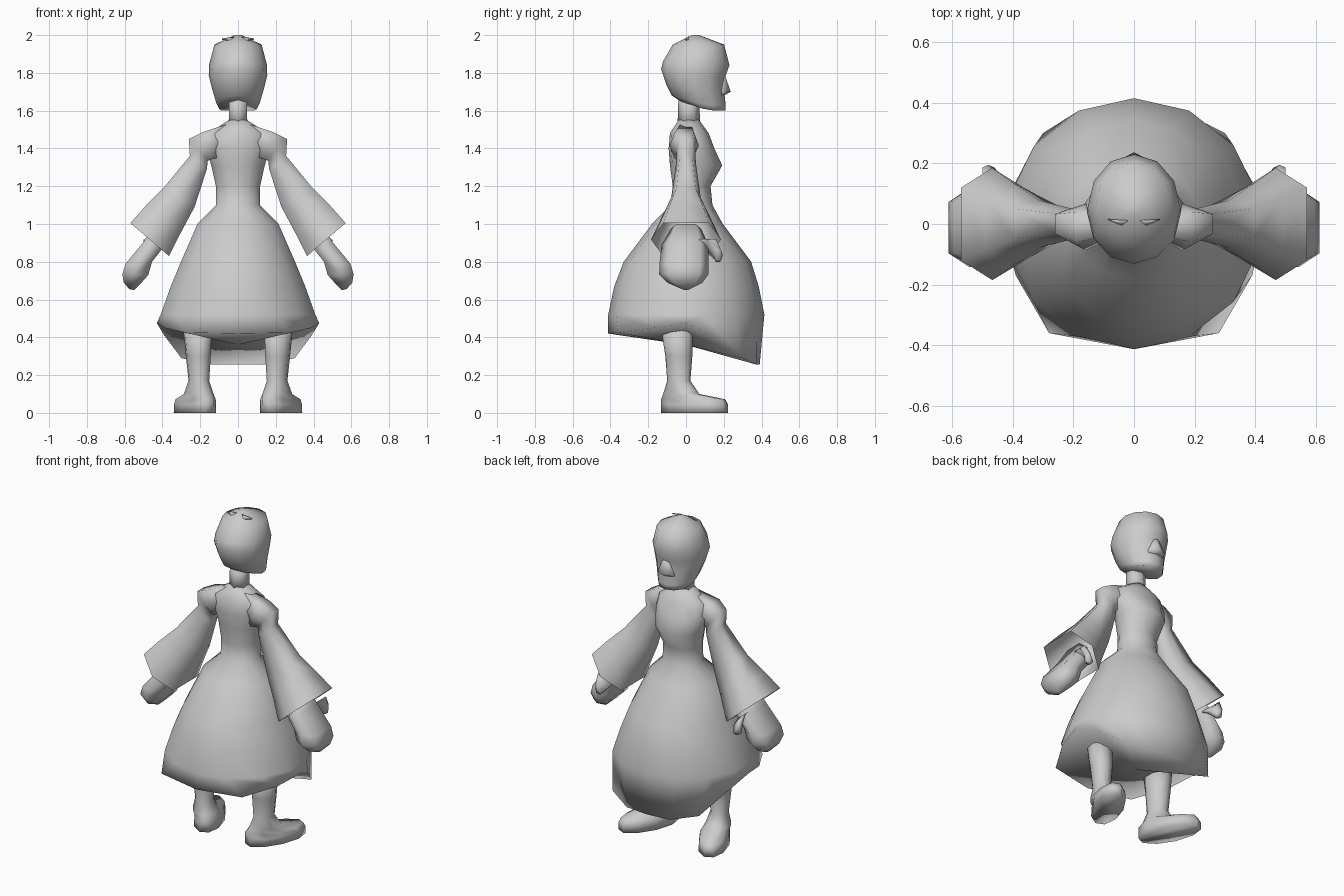
import bpy, bmesh
from math import sin, cos, pi, radians

if "Cube" in bpy.data.objects:
    bpy.data.objects.remove(bpy.data.objects["Cube"])

grey = bpy.data.materials.new("plain grey")
grey.use_nodes = True
grey.diffuse_color = (0.6, 0.6, 0.6, 1)
grey.node_tree.nodes["Principled BSDF"].inputs["Base Color"].default_value = (0.6, 0.6, 0.6, 1)


def oval(n, z_front, z_back, rx, front, back):
    """Ring around the z axis; its height slides from the front edge, levelling out at the back."""
    mid, ry = (front + back) / 2, (back - front) / 2
    pts = []
    for i in range(n):
        a = 2 * pi * i / n - pi / 2
        t = min(1, 0.8 * (sin(a) + 1))
        pts.append((rx * cos(a), mid + ry * sin(a), z_front + (z_back - z_front) * t))
    return pts


def turned_oval(z, cx, cy, half_width, half_length, n=10, turn=radians(25)):
    """Level oval whose long axis is turned outward."""
    pts = []
    for i in range(n):
        u = half_width * cos(2 * pi * i / n)
        v = half_length * sin(2 * pi * i / n)
        pts.append((cx + u * cos(turn) + v * sin(turn), cy - u * sin(turn) + v * cos(turn), z))
    return pts


def hexagon(top, bottom, half, y=0.0):
    """Six-sided ring between a top and a bottom point in the xz plane."""
    def at(w, s):
        return (bottom[0] + (top[0] - bottom[0]) * w, y + s * half,
                bottom[1] + (top[1] - bottom[1]) * w)
    return [at(1, -.65), at(1, .65), at(.5, 1), at(0, .65), at(0, -.65), at(.5, -1)]


def loft(name, rings, caps=(True, True), mirror=False, angle=150):
    bm = bmesh.new()
    loops = [[bm.verts.new(p) for p in ring] for ring in rings]
    for a, b in zip(loops, loops[1:]):
        for i in range(len(a)):
            j = (i + 1) % len(a)
            bm.faces.new((a[i], a[j], b[j], b[i]))
    for on, ring in zip(caps, (loops[0], loops[-1])):
        if on:
            bm.faces.new(ring)
    bmesh.ops.remove_doubles(bm, verts=bm.verts, dist=0.0005)
    bmesh.ops.recalc_face_normals(bm, faces=bm.faces)
    mesh = bpy.data.meshes.new(name)
    bm.to_mesh(mesh)
    bm.free()
    mesh.materials.append(grey)
    ob = bpy.data.objects.new(name, mesh)
    bpy.context.collection.objects.link(ob)
    if mirror:
        ob.modifiers.new("Mirror", 'MIRROR').use_mirror_merge = False
    bpy.ops.object.select_all(action='DESELECT')
    ob.select_set(True)
    bpy.context.view_layer.objects.active = ob
    bpy.ops.object.shade_smooth_by_angle(angle=radians(angle))


# dress: torso flowing into a bell skirt with a drooping hem and closed underside
half_hem = [(0, -.413, .42), (.28, -.36, .425), (.39, -.17, .45), (.43, 0, .475),
            (.39, .14, .41), (.3, .3, .29), (.15, .375, .255), (0, .39, .255)]
hem = half_hem + [(-x, y, z) for x, y, z in half_hem[-2:0:-1]]
n = len(hem)
profile = [(1.55, .05, -.04, .07), (1.48, .16, -.085, .12), (1.4, .175, -.092, .15),
           (1.31, .145, -.085, .192), (1.2, .12, -.07, .13), (1.1, .12, -.08, .14),
           (1.0, .22, -.18, .195), (.8, .31, -.33, .345), (.67, .365, -.38, .385),
           (.52, .42, -.412, .415)]
dress = [oval(n, z, z, rx, f, b) for z, rx, f, b in profile]
loft("dress", dress + [hem, [(0, 0, .36)] * n], caps=(True, False))

# neck
loft("neck", [oval(6, 1.52, 1.52, .057, -.045, .075), oval(6, 1.67, 1.67, .055, -.04, .07)])

# head with a flat jaw, and a nose blended into the face
loft("head", [oval(12, *r) for r in (
    (1.65, 1.6, .1, -.03, .21), (1.68, 1.63, .115, -.075, .21),
    (1.74, 1.7, .135, -.105, .203), (1.82, 1.78, .155, -.132, .208),
    (1.86, 1.84, .153, -.122, .23), (1.95, 1.95, .125, -.07, .202),
    (2.0, 2.0, .02, .03, .07))])
loft("nose", [oval(6, 1.79, 1.79, .02, .175, .205), oval(6, 1.7, 1.7, .06, .125, .237),
              oval(6, 1.68, 1.68, .06, .125, .202)])

# hair slits on the crown
loft("hair_slit", [[(.02, .01, 1.985), (.085, .014, 1.975), (.04, -.006, 1.97)],
                   [(.02, .012, 1.992), (.085, .016, 1.982), (.04, -.004, 1.978)]], mirror=True)

# shoulders and flared sleeves, open at the cuff
loft("sleeve", [hexagon(*r) for r in (
    ((.04, 1.535), (.08, 1.36), .04), ((.19, 1.485), (.13, 1.345), .077, -.01),
    ((.26, 1.45), (.16, 1.335), .05), ((.255, 1.36), (.165, 1.29), .052),
    ((.395, 1.19), (.23, 1.09), .078), ((.49, 1.095), (.305, .95), .135),
    ((.57, 1.005), (.365, .83), .185))], caps=(True, False), mirror=True)

# mitten hands with thumbs
loft("hand", [hexagon(*r) for r in (
    ((.45, 1.0), (.38, .95), .08), ((.5, .905), (.4, .87), .125, -.005),
    ((.595, .79), (.455, .8), .13, -.01), ((.612, .735), (.475, .73), .13, -.012),
    ((.605, .69), (.515, .685), .09, -.005), ((.575, .655), (.55, .65), .015))], mirror=True)
loft("thumb", [hexagon(*r) for r in (
    ((.5, .92), (.43, .86), .03, .09), ((.5, .92), (.44, .84), .03, .14),
    ((.5, .86), (.46, .81), .025, .17), ((.5, .81), (.47, .8), .015, .17))], mirror=True)

# legs with shoes, toes turned out
loft("leg", [turned_oval(*r) for r in (
    (.46, .215, -.048, .075, .088), (.3, .21, -.038, .065, .073),
    (.17, .207, -.038, .053, .063), (.1, .208, -.025, .074, .1),
    (.072, .224, .038, .082, .185), (.045, .228, .045, .086, .192),
    (0, .228, .045, .088, .192))], mirror=True)
